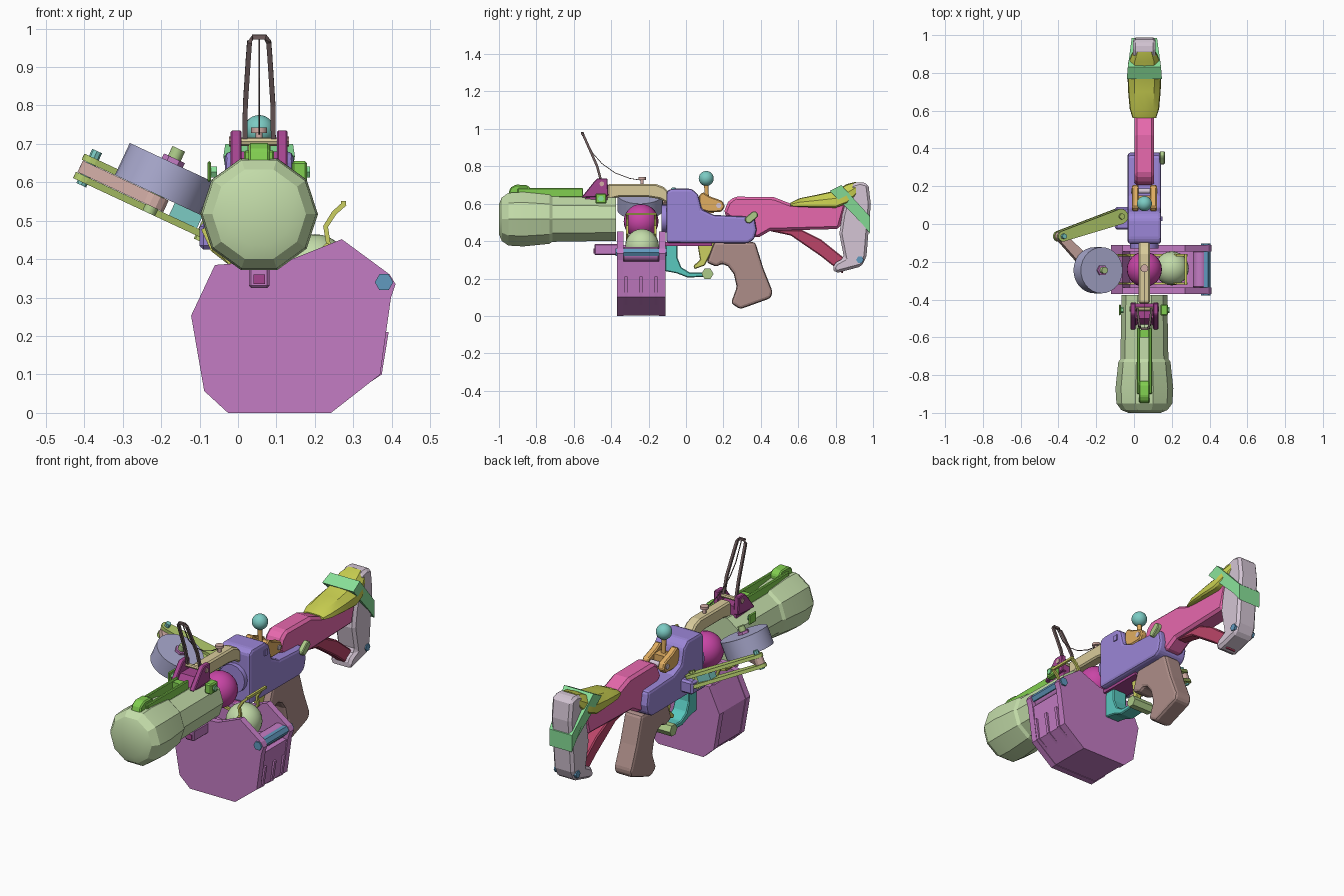
import bpy, bmesh, math
from mathutils import Vector, Matrix

if "Cube" in bpy.data.objects:
    bpy.data.objects.remove(bpy.data.objects["Cube"])

CX = 0.055  # centre line of the launcher
mats = {}
COL = dict(sage=(.55,.72,.40), orchid=(.55,.20,.55), violet=(.33,.24,.68), pink=(.80,.14,.42),
           red=(.50,.06,.14), brown=(.42,.27,.25), lilac=(.66,.56,.66), olive=(.58,.62,.08),
           mint=(.25,.75,.32), teal=(.10,.58,.52), aqua=(.20,.60,.55), orange=(.75,.42,.12),
           tan=(.70,.60,.33), plum=(.38,.06,.28), green=(.22,.62,.08), slate=(.40,.40,.62),
           lime=(.45,.60,.15), rose=(.65,.42,.38), magenta=(.58,.06,.38), dark=(.16,.11,.11),
           blue=(.12,.32,.52), yellow=(.60,.62,.12), moss=(.42,.60,.25))

def finish(ob, color, bevel=0, seg=1, smooth=None, M=None):
    if color not in mats:
        mats[color] = bpy.data.materials.new(color)
        mats[color].diffuse_color = (*COL[color], 1)
    ob.data.materials.append(mats[color])
    if smooth:
        ob.data.shade_smooth()
        ob.data.set_sharp_from_angle(angle=math.radians(smooth))
    if bevel:
        m = ob.modifiers.new("bevel", 'BEVEL')
        m.width, m.segments, m.limit_method = bevel, seg, 'ANGLE'
    if M is not None:
        ob.matrix_world = M
    return ob

def mesh(name, verts, faces):
    me = bpy.data.meshes.new(name)
    me.from_pydata([tuple(v) for v in verts], [], faces)
    bm = bmesh.new(); bm.from_mesh(me)
    bmesh.ops.recalc_face_normals(bm, faces=bm.faces)
    bm.to_mesh(me); bm.free()
    ob = bpy.data.objects.new(name, me)
    bpy.context.collection.objects.link(ob)
    return ob

def loft(name, rings, color, **kw):
    n = len(rings[0])
    f = [tuple(range(n)), tuple(range((len(rings)-1)*n, len(rings)*n))]
    for k in range(len(rings)-1):
        f += [(k*n+i, k*n+(i+1) % n, (k+1)*n+(i+1) % n, (k+1)*n+i) for i in range(n)]
    return finish(mesh(name, [v for r in rings for v in r], f), color, **kw)

def prism(name, pts, axis, a, b, color, **kw):
    """Profile extruded along an axis between a and b."""
    put = {'x': lambda p, t: (t, p[0], p[1]), 'y': lambda p, t: (p[0], t, p[1]), 'z': lambda p, t: (p[0], p[1], t)}[axis]
    return loft(name, [[put(p, t) for p in pts] for t in (a, b)], color, **kw)

def side(name, pts, hw, color, **kw):
    """Side-view (y, z) profile, symmetric about the centre line."""
    return prism(name, pts, 'x', CX-hw, CX+hw, color, **kw)

def box(name, lo, hi, color, **kw):
    return prism(name, [(lo[0], lo[1]), (hi[0], lo[1]), (hi[0], hi[1]), (lo[0], hi[1])], 'z', lo[2], hi[2], color, **kw)

def cyl(name, p, q, r, color, n=16, **kw):
    p, q = Vector(p), Vector(q)
    R = (q-p).to_track_quat('Z', 'Y').to_matrix()
    rings = [[c + R @ Vector((r*math.cos(2*math.pi*i/n), r*math.sin(2*math.pi*i/n), 0)) for i in range(n)] for c in (p, q)]
    return loft(name, rings, color, smooth=40 if n > 8 else None, **kw)

def ball(name, c, r, color):
    bm = bmesh.new()
    bmesh.ops.create_uvsphere(bm, u_segments=24, v_segments=14, radius=r, matrix=Matrix.Translation(c))
    me = bpy.data.meshes.new(name); bm.to_mesh(me); bm.free()
    ob = bpy.data.objects.new(name, me); bpy.context.collection.objects.link(ob)
    return finish(ob, color, smooth=40)

def tube(name, pts, r, color, n=4):
    """Mesh swept along a path of points."""
    P = [Vector(p) for p in pts]; rings = []
    for i, p in enumerate(P):
        R = (P[min(i+1, len(P)-1)]-P[max(i-1, 0)]).normalized()
        u = R.orthogonal() if abs(R.x) > .9 else Vector((1, 0, 0))
        u = (u - R*u.dot(R)).normalized() if abs(R.x) <= .9 else R.cross(Vector((0, 1, 0))).normalized()
        v = R.cross(u)
        if abs(R.x) > .9: u, v = v, -u
        rings.append([p + r*1.3*(u*math.cos(a)+v*math.sin(a)) for a in [2*math.pi*(k+.5)/n for k in range(n)]])
    return loft(name, rings, color)

def stadium(p, q, r1, r2):
    a = math.atan2(q[1]-p[1], q[0]-p[0])
    arc = lambda c, r, s: [(c[0]+r*math.cos(s+math.pi*k/6), c[1]+r*math.sin(s+math.pi*k/6)) for k in range(7)]
    return arc(q, r2, a-math.pi/2) + arc(p, r1, a+math.pi/2)

# barrel with ten sides and a swollen muzzle
prof = [(-1, .085), (-.985, .122), (-.95, .148), (-.87, .153), (-.73, .138), (-.715, .127), (-.375, .121)]
loft("barrel", [[(CX+r*math.cos(math.pi*i/5), y, .517+r*math.sin(math.pi*i/5)) for i in range(10)] for y, r in prof], "sage", smooth=28)
box("barrel_tongue", (.028, -.49, .325), (.082, -.36, .385), "orchid", bevel=.006)
box("tongue_face", (.04, -.495, .335), (.07, -.485, .36), "plum")

# front rail on the barrel
for s in (-1, 1):
    box("front_rail", (CX+s*.031-.008, -.9, .635), (CX+s*.031+.008, -.55, .683), "green", bevel=.004)
side("front_sight_block", [(-.95,.65),(-.94,.685),(-.91,.702),(-.85,.7),(-.83,.68),(-.83,.64)], .028, "green", bevel=.006)
box("rail_bridge", (.02, -.6, .63), (.09, -.56, .675), "green")

# magazine: end plates, body, hinge
plate = [(-.026,0),(.242,0),(.37,.10),(.398,.30),(.41,.335),(.395,.36),(.27,.452),(.14,.40),(-.06,.385),(-.122,.253),(-.088,.057)]
prism("magazine_front", plate, 'y', -.37, -.335, "orchid")
prism("magazine_rear", plate, 'y', -.145, -.11, "orchid")
body = [(-.023,.003),(.24,.003),(.367,.10),(.39,.29),(.29,.30),(.12,.27),(-.02,.30),(-.06,.38),(-.118,.253),(-.085,.06)]
prism("magazine_body", body, 'y', -.34, -.14, "orchid")
for y in (-.32, -.24, -.16):
    prism("magazine_rib", [(.3,.05),(.374,.10),(.392,.21),(.36,.21)], 'y', y-.008, y+.008, "orchid")
cyl("magazine_hinge", (.35,-.335,.33), (.35,-.145,.33), .038, "orchid", bevel=.004)
cyl("hinge_bolt", (.38,-.378,.34), (.38,-.102,.34), .024, "blue", n=6)

# shells and feed guides
ball("loaded_shell", (CX, -.24, .505), .093, "magenta")
ball("waiting_shell", (.2, -.235, .375), .09, "sage")
for y in (-.315, -.165):
    tube("feed_guide", [(-.09,y,.48),(-.065,y,.425),(-.02,y,.39),(.08,y,.37),(.2,y,.40),(.235,y,.44),(.228,y,.485),(.25,y,.52),(.278,y,.545)], .007, "yellow")
tube("guide_bar", [(.275,-.322,.545), (.275,-.158,.545)], .007, "yellow")

# receiver
side("receiver", [(-.105,.39),(-.105,.665),(-.08,.68),(.03,.68),(.065,.65),(.085,.57),(.15,.54),(.365,.53),(.378,.46),(.365,.41),(.33,.388)], .089, "violet", bevel=.018, seg=2)
box("receiver_slot", (.143, .015, .61), (.15, .04, .64), "violet")
cyl("receiver_collar", (CX,-.13,.52), (CX,-.10,.52), .075, "violet")
box("receiver_underside", (.0, -.13, .375), (.11, .14, .395), "plum")
prism("selector_lever", stadium((.335,.515),(.365,.54), .02, .02), 'x', .135, .163, "moss", bevel=.004)

# top strap with stop pin
side("top_strap", [(-.42,.62),(-.42,.705),(-.16,.705),(-.12,.69),(-.095,.665),(-.095,.60),(-.14,.625),(-.2,.635),(-.36,.635)], .03, "tan", bevel=.008)
cyl("stop_pin", (CX,-.235,.70), (CX,-.235,.73), .009, "rose", n=10)
cyl("stop_pin_head", (CX,-.235,.728), (CX,-.235,.742), .021, "rose", n=10)

# rear sight: base cheeks, leaf frame, wire
cheek = [(-.56,.632),(-.49,.72),(-.475,.735),(-.42,.735),(-.415,.64)]
for s in (-1, 1):
    x = CX+s*.06
    prism("sight_cheek", cheek, 'x', x-.014, x+.014, "plum", bevel=.004)
    cyl("sight_pivot", (x,-.45,.706), (x+s*.018,-.45,.706), .013, "rose", n=8)
    box("sight_clamp", (x+s*.05-.025, -.485, .6), (x+s*.05+.015*s, -.425, .655), "green", bevel=.006)
    cyl("clamp_nut", (x+s*.05,-.455,.627), (x+s*.072,-.455,.627), .016, "mint", n=6)
side("sight_base", [(-.54,.625),(-.5,.68),(-.42,.68),(-.42,.62)], .06, "plum")
cyl("sight_axle", (-.005,-.45,.706), (.115,-.45,.706), .011, "tan", n=8)
leg = [(.037,-.448,.70),(.036,-.475,.80),(.028,-.53,.925),(.025,-.548,.965),(.016,-.554,.978)]
tube("sight_leaf", [(CX-a,y,z) for a,y,z in leg]+[(CX+a,y,z) for a,y,z in leg[::-1]], .007, "dark")
tube("sight_wire", [(CX,-.55,.975),(CX,-.5,.872),(CX,-.45,.815),(CX,-.38,.765),(CX,-.3,.735),(CX,-.235,.725)], .002, "dark")

# cocking knob
ball("knob_ball", (CX, .108, .735), .04, "aqua")
cyl("knob_stem", (CX,.112,.60), (CX,.108,.71), .012, "orange", n=10)
knob = [(.07,.57),(.07,.645),(.09,.662),(.125,.64),(.195,.615),(.208,.585),(.19,.557),(.12,.555)]
for s in (-1, 1):
    prism("knob_cheek", knob, 'x', CX+s*.048-.018, CX+s*.048+.018, "orange", bevel=.006)
box("knob_bridge", (.02, .09, .55), (.09, .15, .625), "orange")
cyl("knob_axle", (-.015,.175,.59), (.125,.175,.59), .014, "lilac", n=10)

# stock, strut, cheek pad, butt and strap
side("stock", [(.2,.55),(.225,.61),(.26,.638),(.47,.635),(.56,.60),(.86,.605),(.82,.465),(.45,.455),(.38,.415),(.33,.44)], .052, "pink", bevel=.014)
side("stock_strut", [(.42,.46),(.62,.46),(.72,.41),(.845,.31),(.84,.225),(.72,.32),(.56,.43)], .03, "red", bevel=.006)
pad = [(.56,.588,.606,.062),(.61,.582,.63,.078),(.7,.58,.648,.086),(.8,.578,.67,.09),(.86,.60,.705,.085),(.91,.65,.718,.062)]
sec = [(-1,.1),(-.9,0),(.9,0),(1,.1),(.95,.55),(.6,.95),(0,1),(-.6,.95),(-.95,.55)]
loft("cheek_pad", [[(CX+u*w, y, b+v*(t-b)) for u, v in sec] for y, b, t, w in pad], "olive", smooth=35)
side("butt_plate", [(.865,.65),(.885,.705),(.93,.718),(.975,.705),(.988,.60),(.965,.32),(.94,.265),(.80,.228),(.782,.255),(.80,.285),(.845,.31),(.82,.44),(.835,.54)], .06, "lilac", bevel=.014)
quad = [(.768,.668,.093),(.83,.700,.088),(.985,.53,.067),(.984,.44,.066),(.94,.495,.066)]
loft("butt_strap", [[(CX+s*w, y, z) for y, z, w in quad] for s in (-1, 1)], "mint")
cyl("butt_bolt", (CX-.066,.93,.30), (CX+.066,.93,.30), .02, "blue", n=6)

# grip, trigger and guard
side("grip", [(.15,.395),(.37,.395),(.415,.25),(.463,.13),(.453,.095),(.29,.036),(.24,.068),(.272,.155),(.255,.225),(.225,.265),(.19,.28),(.165,.262),(.11,.285)], .052, "brown", bevel=.016, seg=2)
side("trigger", [(.06,.39),(.16,.39),(.125,.32),(.10,.27),(.045,.25),(.04,.268),(.075,.30)], .015, "yellow", bevel=.004)
side("trigger_guard", [(-.11,.39),(-.112,.24),(-.05,.228),(.01,.205),(.11,.21),(.11,.232),(.02,.232),(-.025,.26),(-.045,.31),(-.045,.39)], .042, "teal", bevel=.005)
cyl("guard_bolt", (CX-.062,.115,.225), (CX+.062,.115,.225), .032, "moss", n=6)

# tilted side reel on its folding arm (built in a local frame)
M = Matrix.Translation((-.19,-.245,.61)) @ Matrix.Rotation(math.radians(25), 4, 'Y')
cyl("reel", (0,0,-.047), (0,0,.045), .122, "slate", n=28, M=M)
cyl("reel_washer", (0,0,.045), (0,0,.058), .03, "orchid", n=6, M=M)
cyl("reel_pin", (0,0,-.10), (0,0,.085), .018, "moss", n=10, M=M)
O, A = (-.19,.18), (.15,.285)
for z0, z1 in ((-.1,-.082), (-.047,-.03)):
    prism("reel_arm", stadium(O, A, .028, .04), 'z', z0, z1, "lime", M=M)
box("arm_spacer", (.05,.24,-.084), (.13,.29,-.045), "aqua", M=M)
prism("reel_link", stadium(O, (0,0), .024, .034), 'z', -.081, -.048, "rose", M=M)
cyl("arm_bolt", (*O,-.108), (*O,-.01), .014, "aqua", n=8, M=M)
cyl("arm_root_bolt", (*A,-.11), (*A,-.018), .016, "lime", n=8, M=M)
box("reel_bracket", (-.1,-.03,.425), (-.02,.09,.495), "violet", bevel=.01)

for m in bpy.data.materials:
    if m.users and not m.is_grease_pencil:
        m.use_nodes = True
        m.node_tree.nodes["Principled BSDF"].inputs["Base Color"].default_value = m.diffuse_color
